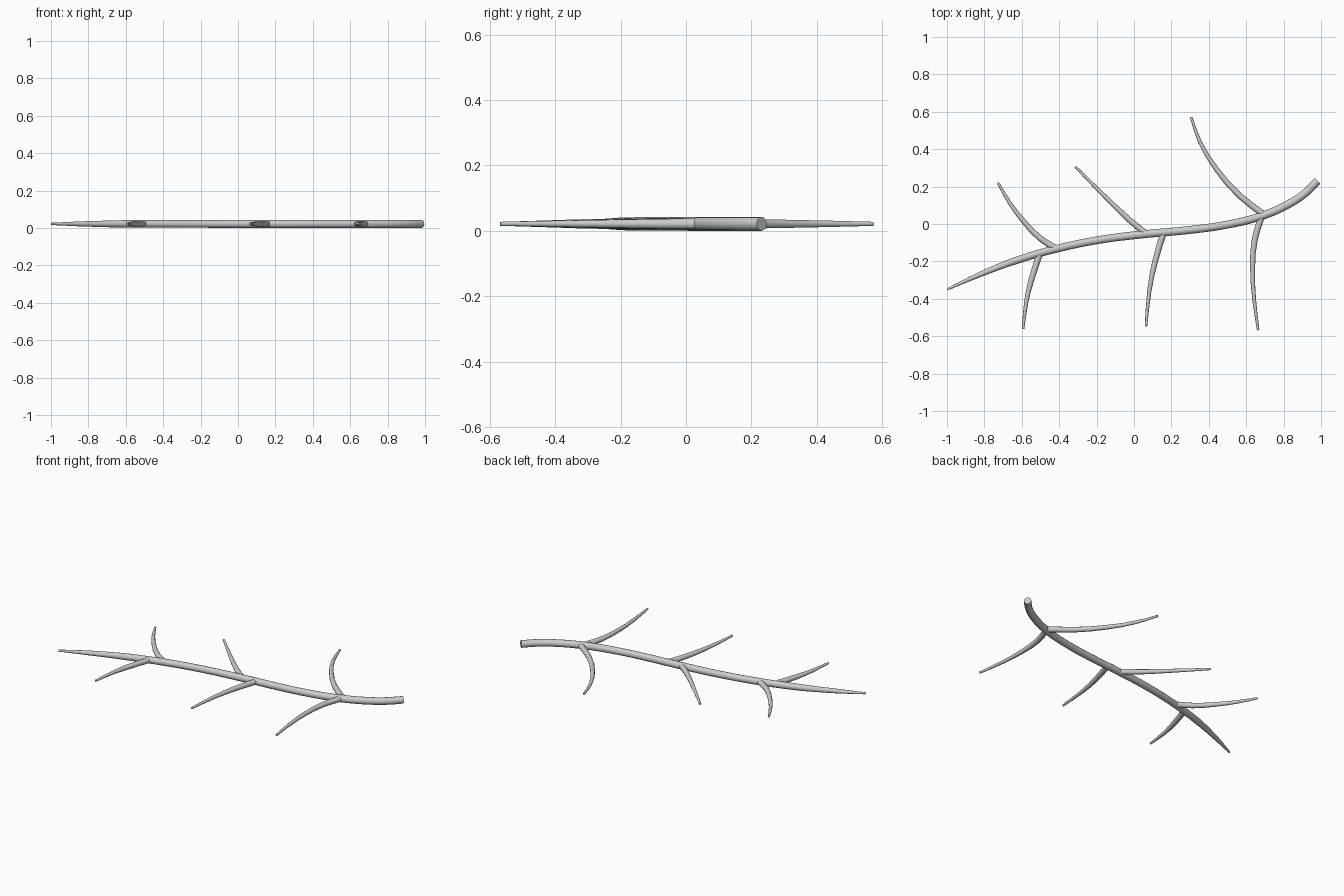
import bpy
import math

if "Cube" in bpy.data.objects:
    bpy.data.objects.remove(bpy.data.objects["Cube"])

Z = 0.0215  # height of the centre line


def twig(name, pts, steps, sides):
    """Tapered round tube along (x, y, radius) points."""
    cu = bpy.data.curves.new(name, 'CURVE')
    cu.dimensions = '3D'
    cu.resolution_u = steps
    cu.bevel_depth = 1.0
    cu.bevel_resolution = sides // 2 - 2
    cu.use_fill_caps = True
    sp = cu.splines.new('BEZIER')
    sp.bezier_points.add(len(pts) - 1)
    for bp, (x, y, r) in zip(sp.bezier_points, pts):
        bp.co = (x, y, Z)
        bp.radius = r
        bp.handle_left_type = bp.handle_right_type = 'AUTO'
    ob = bpy.data.objects.new(name, cu)
    bpy.context.collection.objects.link(ob)
    bpy.ops.object.select_all(action='DESELECT')
    ob.select_set(True)
    bpy.context.view_layer.objects.active = ob
    bpy.ops.object.convert(target='MESH')
    bpy.ops.object.shade_smooth_by_angle(angle=math.radians(50))
    return bpy.context.object


def side_twig(name, path, r0=0.0175, r1=0.0065):
    """Thin side twig that keeps its thickness until near the tip."""
    n = len(path) - 1
    return twig(name, [(x, y, r0 + (r1 - r0) * (i / n) ** 1.4)
                       for i, (x, y) in enumerate(path)], 2, 10)


# Main stem, cut end to tip
twig("main_stem", [
    (0.981, 0.231, 0.0215), (0.915, 0.165, 0.0215), (0.83, 0.108, 0.0215),
    (0.68, 0.042, 0.0215), (0.484, -0.006, 0.021), (0.297, -0.032, 0.021),
    (0.06, -0.054, 0.021), (-0.185, -0.085, 0.0205), (-0.42, -0.134, 0.0205),
    (-0.63, -0.195, 0.0195), (-0.826, -0.271, 0.014), (-0.998, -0.349, 0.006)],
    4, 12)

# Upper side twigs
side_twig("upper_twig_base", [(0.70, 0.046), (0.564, 0.152), (0.44, 0.294),
                              (0.352, 0.44), (0.305, 0.572)])
side_twig("upper_twig_middle", [(0.065, -0.052), (-0.024, 0.021),
                                (-0.163, 0.155), (-0.313, 0.306)])
side_twig("upper_twig_tip", [(-0.415, -0.132), (-0.50, -0.078), (-0.59, 0.014),
                             (-0.666, 0.115), (-0.727, 0.220)])

# Lower side twigs
side_twig("lower_twig_base", [(0.684, 0.045), (0.646, -0.08), (0.634, -0.23),
                              (0.642, -0.40), (0.664, -0.568)])
side_twig("lower_twig_middle", [(0.158, -0.045), (0.112, -0.203),
                                (0.082, -0.358), (0.064, -0.548)])
side_twig("lower_twig_tip", [(-0.505, -0.16), (-0.552, -0.31),
                             (-0.576, -0.417), (-0.593, -0.56)])
